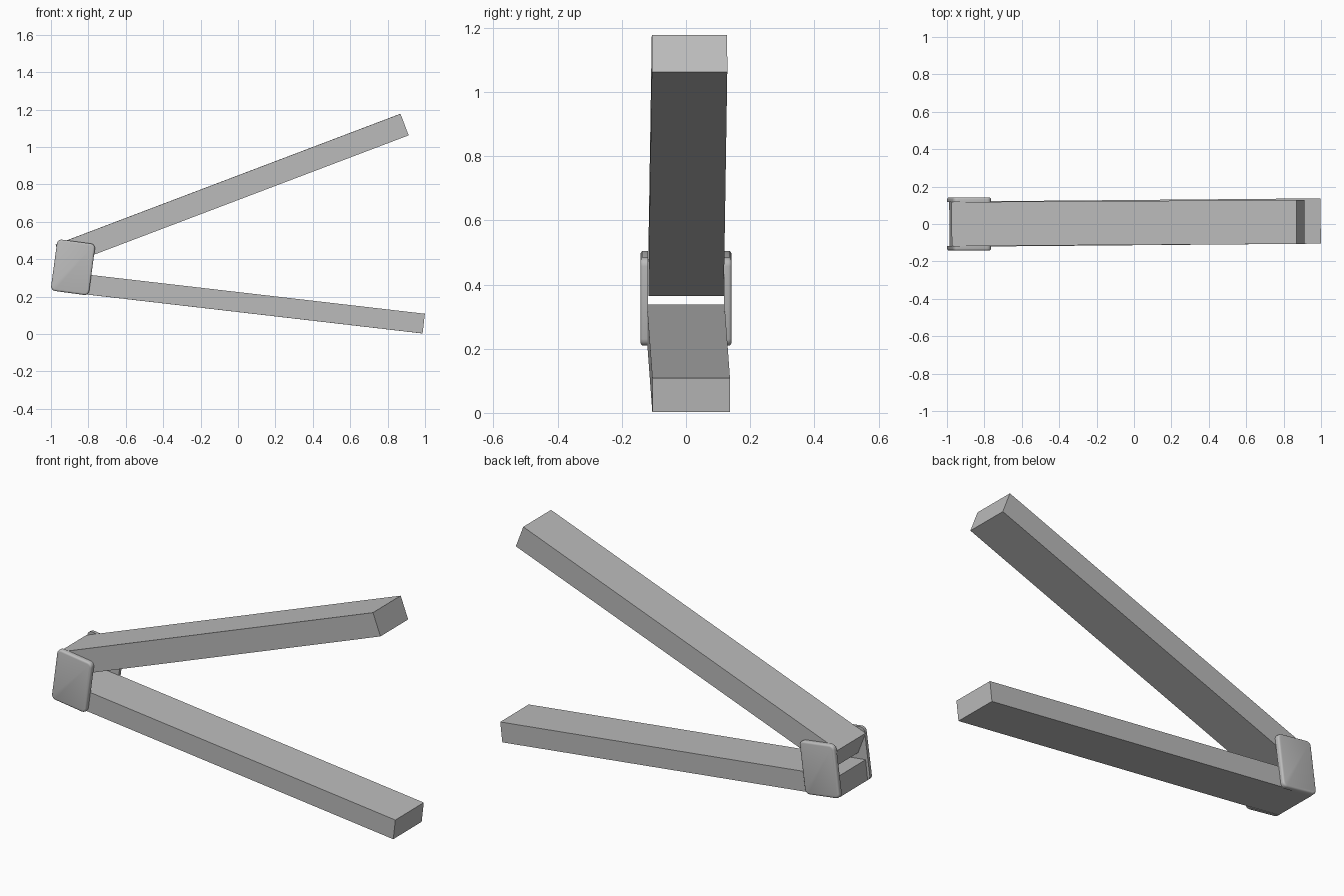
import bpy, bmesh, math
from mathutils import Vector, Matrix

cube = bpy.data.objects.get("Cube")
if cube:
    bpy.data.objects.remove(cube, do_unlink=True)

grey = bpy.data.materials.new("plain grey")
grey.use_nodes = True
GREY = (0.5, 0.5, 0.5, 1)
grey.diffuse_color = GREY
grey.node_tree.nodes["Principled BSDF"].inputs["Base Color"].default_value = GREY


def finish(name, bm):
    bmesh.ops.recalc_face_normals(bm, faces=bm.faces)
    mesh = bpy.data.meshes.new(name)
    bm.to_mesh(mesh)
    bm.free()
    mesh.materials.append(grey)
    obj = bpy.data.objects.new(name, mesh)
    bpy.context.collection.objects.link(obj)
    return obj


def bar(name, start, end, width, thickness):
    """Square-ended bar whose centre line runs from start to end."""
    start, end = Vector(start), Vector(end)
    along = (end - start).normalized()
    side = Vector((0, 0, 1)).cross(along).normalized()
    up = along.cross(side)
    axes = Matrix((along, side, up)).transposed().to_4x4()
    size = Matrix.Diagonal(((end - start).length, width, thickness, 1))
    bm = bmesh.new()
    bmesh.ops.create_cube(bm, size=1, matrix=Matrix.Translation((start + end) / 2) @ axes @ size)
    finish(name, bm)


def plate(name, side):
    """Thin hinge cheek with rounded corners and a softened outer rim."""
    bm = bmesh.new()
    bmesh.ops.create_cube(bm, size=1, matrix=Matrix.Diagonal((0.205, 0.024, 0.277, 1)))
    corners = [e for e in bm.edges if abs(e.verts[0].co.y - e.verts[1].co.y) > 0.01]
    bmesh.ops.bevel(bm, geom=corners, offset=0.024, segments=4, profile=0.5, affect='EDGES')
    rim = [e for e in bm.edges if all(v.co.y * side > 0.01 for v in e.verts)]
    bmesh.ops.bevel(bm, geom=rim, offset=0.01, segments=3, profile=0.5, affect='EDGES')
    bmesh.ops.transform(bm, verts=bm.verts, matrix=Matrix.Translation((-0.882, side * 0.13, 0.357))
                        @ Matrix.Rotation(math.radians(7.7), 4, 'Y'))
    obj = finish(name, bm)
    bpy.ops.object.select_all(action='DESELECT')
    obj.select_set(True)
    bpy.context.view_layer.objects.active = obj
    bpy.ops.object.shade_smooth_by_angle(angle=math.radians(35))


# Two arms opening from the hinge
bar("upper_arm", (-0.953, 0.0, 0.421), (0.89, 0.011, 1.12), 0.235, 0.123)
bar("lower_arm", (-0.981, -0.001, 0.285), (0.992, 0.016, 0.056), 0.242, 0.106)

# Cheek plates on both sides of the hinge
plate("front_hinge_plate", -1)
plate("back_hinge_plate", 1)
